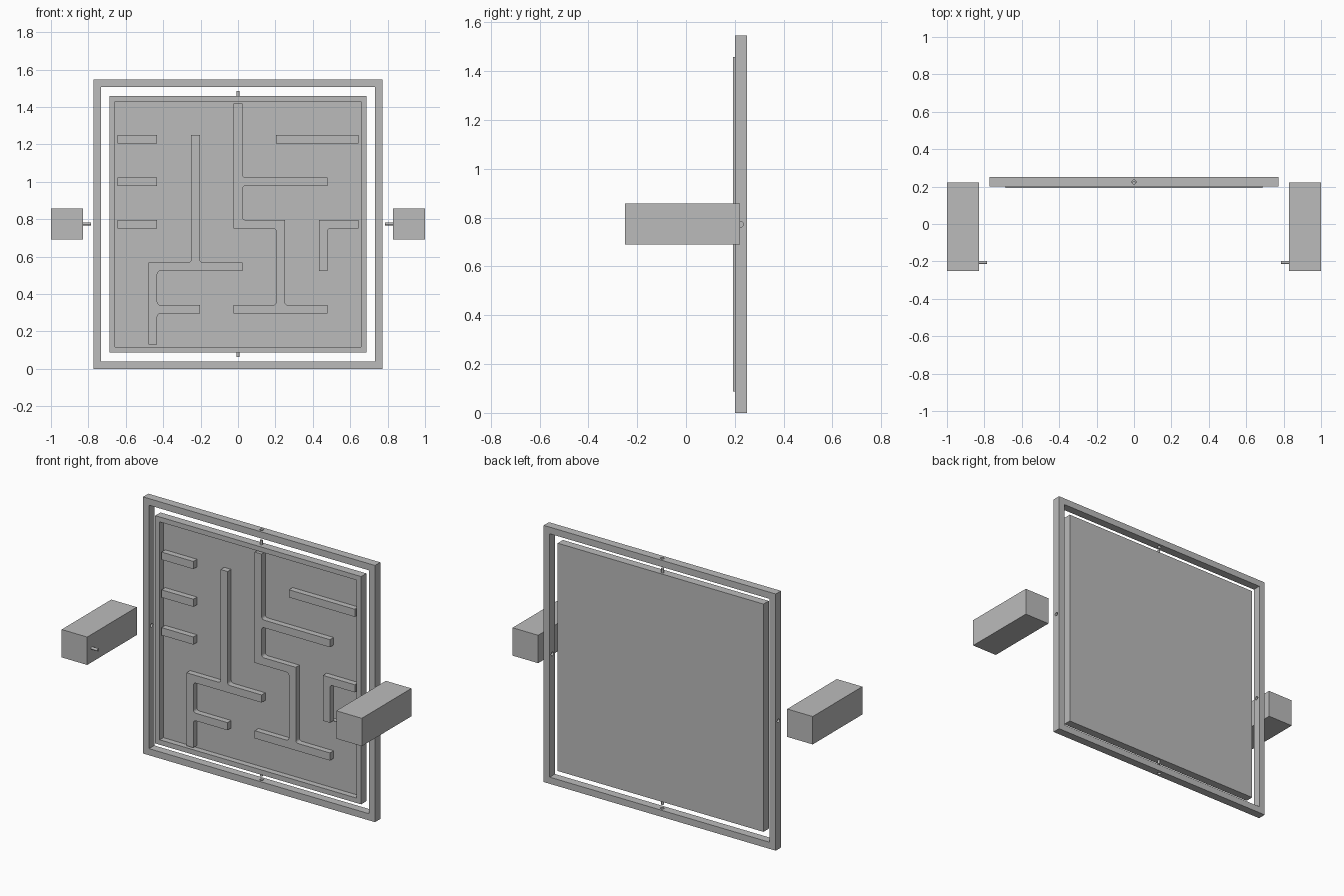
import bpy, bmesh, math
from mathutils import Matrix, Vector

cube = bpy.data.objects.get("Cube")
if cube:
    bpy.data.objects.remove(cube, do_unlink=True)

grey = bpy.data.materials.new("light_grey")
grey.use_nodes = True
grey.diffuse_color = (0.5, 0.5, 0.5, 1)
grey.node_tree.nodes["Principled BSDF"].inputs["Base Color"].default_value = (0.5, 0.5, 0.5, 1)

MID_Z = 0.773           # height of the pivot centre
FRAME_Y = (0.20, 0.25)
BOARD_Y = (0.192, 0.242)
FLOOR_Y = 0.227         # maze floor depth
POCKET = 0.644          # half size of the maze floor
CELL, WALL = 0.2275, 0.046
PIN_R, HOLE_R = 0.008, 0.011


def finish(bm, name):
    bmesh.ops.recalc_face_normals(bm, faces=bm.faces)
    mesh = bpy.data.meshes.new(name)
    bm.to_mesh(mesh)
    bm.free()
    mesh.materials.append(grey)
    ob = bpy.data.objects.new(name, mesh)
    bpy.context.collection.objects.link(ob)
    return ob


def add_box(bm, lo, hi):
    lo, hi = Vector(lo), Vector(hi)
    size = hi - lo
    return bmesh.ops.create_cube(
        bm, size=1, matrix=Matrix.Translation((lo + hi) / 2) @ Matrix.Diagonal((*size, 1)))


def cylinder(name, centre, radius, length, axis):
    bm = bmesh.new()
    turn = Matrix.Rotation(math.pi / 2, 4, 'Y') if axis == 'X' else Matrix()
    bmesh.ops.create_cone(bm, cap_ends=True, segments=20, radius1=radius, radius2=radius,
                          depth=length, matrix=Matrix.Translation(centre) @ turn)
    return finish(bm, name)


def smooth(ob):
    bpy.ops.object.select_all(action='DESELECT')
    ob.select_set(True)
    bpy.context.view_layer.objects.active = ob
    bpy.ops.object.shade_smooth_by_angle(angle=math.radians(30))


# Outer square frame: a rectangular section swept round four corners
bm = bmesh.new()
section = [(0.773, FRAME_Y[0]), (0.773, FRAME_Y[1]), (0.733, FRAME_Y[1]), (0.733, FRAME_Y[0])]
rings = [[bm.verts.new((sx * r, y, MID_Z + sz * r)) for r, y in section]
         for sx, sz in ((1, 1), (-1, 1), (-1, -1), (1, -1))]
for k in range(4):
    a, b = rings[k], rings[(k + 1) % 4]
    for n in range(4):
        m = (n + 1) % 4
        bm.faces.new((a[n], a[m], b[m], b[n]))
frame = finish(bm, "outer_frame")

# Pivot holes drilled through all four bars
for axis in 'XZ':
    drill = cylinder("drill", (0, 0.225, MID_Z), HOLE_R, 2, axis)
    drill.hide_render = True
    mod = frame.modifiers.new("pivot_hole", 'BOOLEAN')
    mod.operation, mod.solver, mod.object = 'DIFFERENCE', 'EXACT', drill
    bpy.context.view_layer.objects.active = frame
    bpy.ops.object.modifier_apply(modifier=mod.name)
    bpy.data.objects.remove(drill, do_unlink=True)

# Maze board: a slab whose front is inset and sunk to leave a rim
bm = bmesh.new()
half = 0.686
add_box(bm, (-half, BOARD_Y[0], MID_Z - half), (half, BOARD_Y[1], MID_Z + half))
bm.normal_update()
front = min(bm.faces, key=lambda f: f.calc_center_median().y)
bmesh.ops.inset_region(bm, faces=[front], thickness=half - POCKET)
front = min((f for f in bm.faces if abs(f.normal.y) > 0.9),
            key=lambda f: (round(f.calc_center_median().y, 4),
                           abs(f.calc_center_median().x) + abs(f.calc_center_median().z - MID_Z)))
walls = bmesh.ops.extrude_discrete_faces(bm, faces=[front])["faces"][0]
# Join the sunk floor to the rim with pocket sides
rim_edges = [e for e in bm.edges if e.is_boundary and e not in walls.edges]
for v in walls.verts:
    v.co.y = FLOOR_Y
if rim_edges:
    bmesh.ops.bridge_loops(bm, edges=rim_edges + list(walls.edges))
finish(bm, "maze_board")

# Maze walls on a grid: start, end, and whether each end caps (1) or butts (-1)
SEGMENTS = [
    ((0, 0), (0, 3), 1, 1), ((0, 0), (1, 0), -1, 1), ((1, -2), (1, 0), -1, -1),
    ((0, -2), (2, -2), 1, 1), ((0, 1), (2, 1), -1, 1),
    ((1, 2), (3, 2), 1, 1), ((2, 0), (3, 0), 1, 1), ((2, -1), (2, 0), 1, -1),
    ((-3, 2), (-2, 2), 1, 1), ((-3, 1), (-2, 1), 1, 1), ((-3, 0), (-2, 0), 1, 1),
    ((-1, -1), (-1, 2), -1, 1), ((-2, -1), (0, -1), 1, 1),
    ((-2, -3), (-2, -1), 1, -1), ((-2, -2), (-1, -2), -1, 1),
]


def clamp(v):
    return max(-POCKET, min(POCKET, v))


bm = bmesh.new()
h = WALL / 2
for a, b, cap_a, cap_b in SEGMENTS:
    along = 0 if a[1] == b[1] else 1
    lo, hi = [c * CELL - h for c in a], [c * CELL + h for c in b]
    if cap_a < 0:
        lo[along] += WALL
    if cap_b < 0:
        hi[along] -= WALL
    lo, hi = [clamp(v) for v in lo], [clamp(v) for v in hi]
    add_box(bm, (lo[0], BOARD_Y[0], MID_Z + lo[1]), (hi[0], FLOOR_Y, MID_Z + hi[1]))

# Small fillets in the inner corners where walls meet
FILLETS = [(0, 1, 1, 1), (0, 1, 1, -1), (0, 0, 1, 1), (1, 0, -1, -1), (1, -2, -1, 1),
           (1, -2, 1, 1), (-1, -1, -1, 1), (-1, -1, 1, 1), (-2, -1, 1, -1),
           (-2, -2, 1, 1), (-2, -2, 1, -1), (2, 0, 1, -1)]
R = 0.016
arc = [(R - R * math.sin(t * math.pi / 8), R - R * math.cos(t * math.pi / 8)) for t in range(5)]
for i, j, sx, sz in FILLETS:
    x, z = i * CELL + sx * h, MID_Z + j * CELL + sz * h
    loops = [[bm.verts.new((x + sx * u, y, z + sz * v)) for u, v in [(0, 0)] + arc]
             for y in (BOARD_Y[0], FLOOR_Y)]
    for loop in loops:
        bm.faces.new(loop)
    for n in range(6):
        m = (n + 1) % 6
        bm.faces.new((loops[0][n], loops[0][m], loops[1][m], loops[1][n]))
finish(bm, "maze_walls")

# Pivot pins at the top and bottom of the board
for name, s in (("top", 1), ("bottom", -1)):
    smooth(cylinder(name + "_board_pin", (0, 0.222, MID_Z + s * 0.693), PIN_R, 0.036, 'Z'))

# Side support blocks, each with a pin facing inwards
for name, s in (("left", 1), ("right", -1)):
    bm = bmesh.new()
    add_box(bm, (s * 0.915 - 0.085, -0.25, 0.69), (s * 0.915 + 0.085, 0.222, 0.858))
    finish(bm, name + "_support_block")
    smooth(cylinder(name + "_block_pin", (s * 0.815, -0.206, 0.775), PIN_R, 0.056, 'X'))
